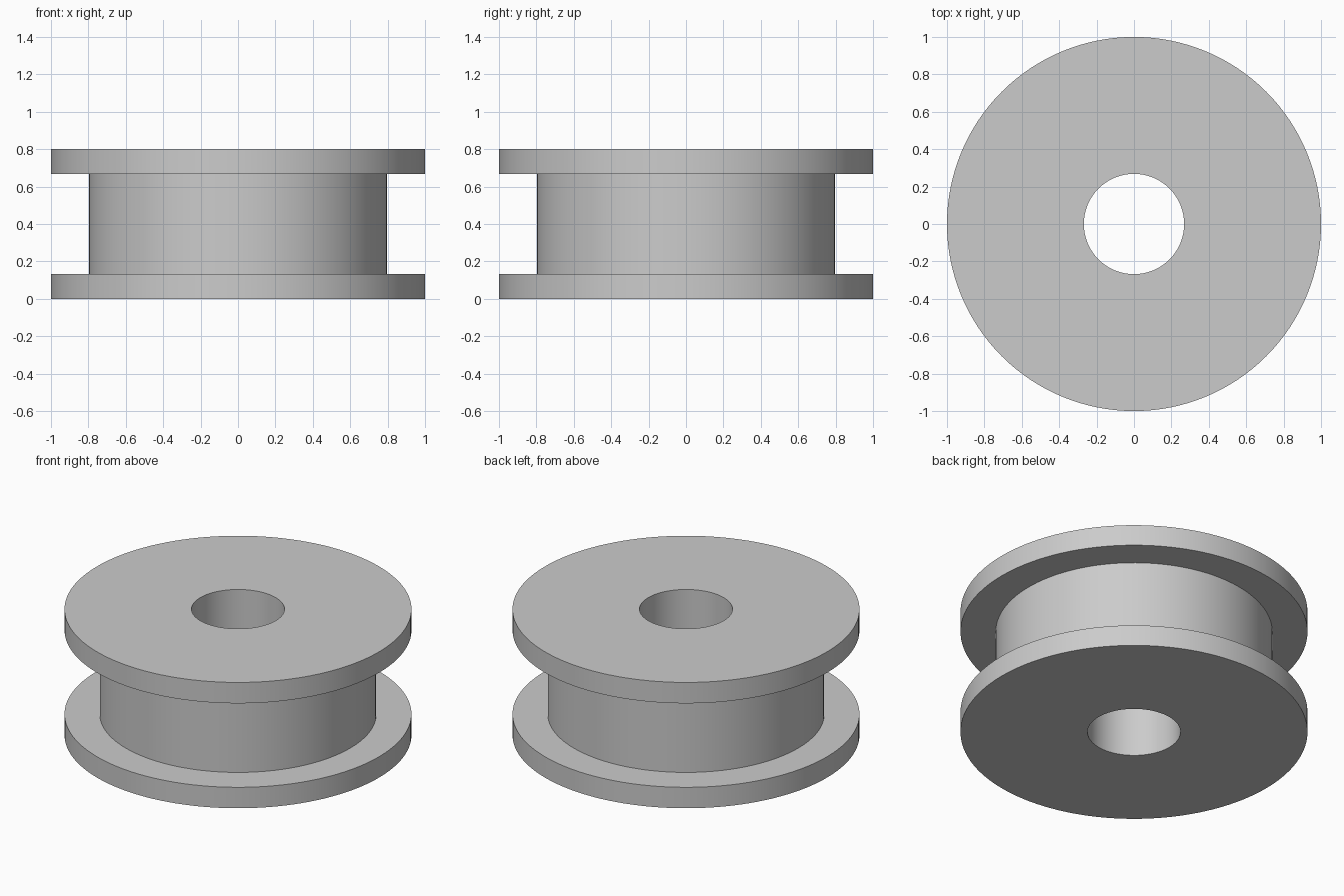
import bpy
import bmesh
import math

default = bpy.data.objects.get("Cube")
if default:
    bpy.data.objects.remove(default, do_unlink=True)

SEGMENTS = 128
HEIGHT = 0.8
FLANGE = 0.133
BORE_R, HUB_R, RIM_R = 0.268, 0.797, 1.0

# Single plain grey
grey = bpy.data.materials.new("light_grey")
grey.use_nodes = True
colour = (0.6, 0.6, 0.6, 1.0)
grey.diffuse_color = colour
grey.node_tree.nodes["Principled BSDF"].inputs["Base Color"].default_value = colour


def lathe(name, profile):
    """Turn a closed (radius, height) profile around the z axis."""
    bm = bmesh.new()
    rings = []
    for i in range(SEGMENTS):
        a = 2 * math.pi * i / SEGMENTS
        rings.append([bm.verts.new((r * math.cos(a), r * math.sin(a), z)) for r, z in profile])
    for i, ring in enumerate(rings):
        after = rings[(i + 1) % SEGMENTS]
        for j in range(len(profile)):
            k = (j + 1) % len(profile)
            bm.faces.new((ring[j], after[j], after[k], ring[k]))
    bmesh.ops.recalc_face_normals(bm, faces=bm.faces)
    mesh = bpy.data.meshes.new(name)
    bm.to_mesh(mesh)
    bm.free()
    mesh.materials.append(grey)
    obj = bpy.data.objects.new(name, mesh)
    bpy.context.collection.objects.link(obj)
    bpy.ops.object.select_all(action="DESELECT")
    obj.select_set(True)
    bpy.context.view_layer.objects.active = obj
    bpy.ops.object.shade_smooth_by_angle(angle=math.radians(30))
    return obj


# Flanged spool with a through bore
lower = [(BORE_R, 0), (RIM_R, 0), (RIM_R, FLANGE), (HUB_R, FLANGE)]
upper = [(r, HEIGHT - z) for r, z in reversed(lower)]
lathe("flanged_spool", lower + upper)
